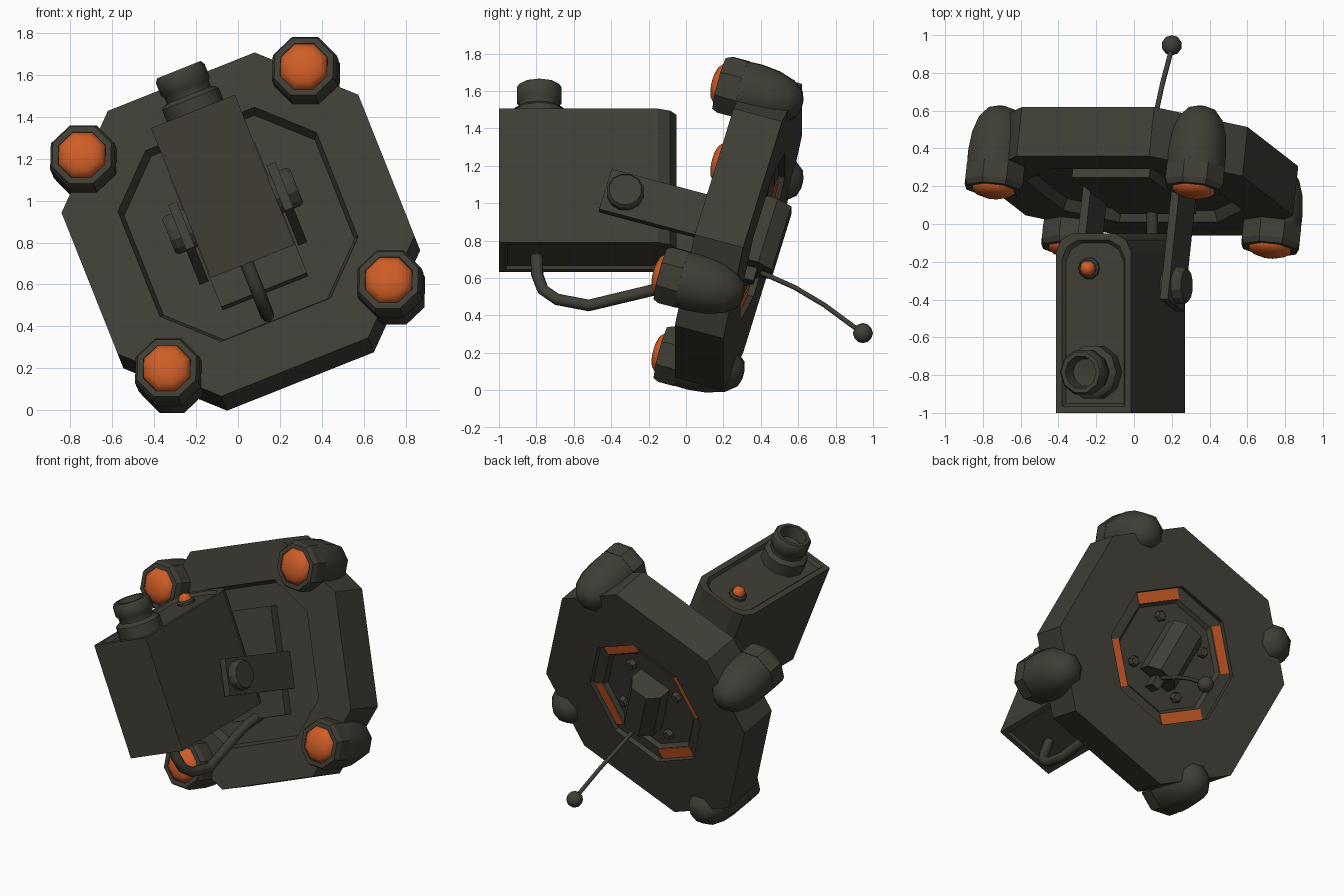
import bpy, bmesh, math
from mathutils import Matrix, Vector

if "Cube" in bpy.data.objects:
    bpy.data.objects.remove(bpy.data.objects["Cube"])

R = math.radians


def material(name, rgb):
    m = bpy.data.materials.new(name)
    m.diffuse_color = (*rgb, 1)
    m.use_nodes = True
    m.node_tree.nodes["Principled BSDF"].inputs["Base Color"].default_value = m.diffuse_color
    return m


OLIVE = material("dark_olive_metal", (0.05, 0.048, 0.036))
ORANGE = material("orange_glow", (0.62, 0.11, 0.02))

# Whole device is rolled about y; the plate is also pitched back
BODY = Matrix.Translation((0, 0.15, 0.887)) @ Matrix.Rotation(R(-21.7), 4, 'Y')
PLATE = BODY @ Matrix.Rotation(R(-16), 4, 'X')
Z_TO_Y = Matrix.Rotation(R(-90), 4, 'X')
Z_TO_X = Matrix.Rotation(R(90), 4, 'Y')


def finish(name, bm, mat, matrix, smooth=None):
    bmesh.ops.recalc_face_normals(bm, faces=bm.faces)
    bm.transform(matrix)
    me = bpy.data.meshes.new(name)
    bm.to_mesh(me)
    bm.free()
    me.materials.append(mat)
    ob = bpy.data.objects.new(name, me)
    bpy.context.collection.objects.link(ob)
    if smooth:
        bpy.context.view_layer.objects.active = ob
        ob.select_set(True)
        bpy.ops.object.shade_smooth_by_angle(angle=R(smooth))
        ob.select_set(False)
    return ob


def loft(name, rings, mat, matrix, smooth=None):
    """Stitch equal-length rings of points and cap both ends."""
    bm = bmesh.new()
    vs = [[bm.verts.new(p) for p in ring] for ring in rings]
    n = len(vs[0])
    for a, b in zip(vs, vs[1:]):
        for i in range(n):
            j = (i + 1) % n
            bm.faces.new((a[i], a[j], b[j], b[i]))
    bm.faces.new(vs[0])
    bm.faces.new(vs[-1])
    return finish(name, bm, mat, matrix, smooth)


def turned(name, profile, seg, mat, matrix, smooth=None):
    """Lathe (radius, height) pairs around z."""
    rings = [[(r * math.cos(i * math.tau / seg), r * math.sin(i * math.tau / seg), z)
              for i in range(seg)] for r, z in profile]
    return loft(name, rings, mat, matrix, smooth)


def box(name, size, centre, mat, matrix):
    bm = bmesh.new()
    bmesh.ops.create_cube(bm, size=1)
    bm.transform(Matrix.Translation(centre) @ Matrix.Diagonal((*size, 1)))
    return finish(name, bm, mat, matrix)


def tube(name, pts, radius, mat, matrix):
    cu = bpy.data.curves.new(name, 'CURVE')
    cu.dimensions = '3D'
    cu.bevel_depth = radius
    cu.bevel_resolution = 2
    cu.use_fill_caps = True
    sp = cu.splines.new('POLY')
    sp.points.add(len(pts) - 1)
    for p, co in zip(sp.points, pts):
        p.co = (*(matrix @ Vector(co)), 1)
    cu.materials.append(mat)
    ob = bpy.data.objects.new(name, cu)
    bpy.context.collection.objects.link(ob)
    bpy.context.view_layer.objects.active = ob
    ob.select_set(True)
    bpy.ops.object.convert(target='MESH')
    ob.select_set(False)


def octagon(h, c, y):
    return [(x, y, z) for x, z in ((c, h), (h, c), (h, -c), (c, -h),
                                   (-c, -h), (-h, -c), (-h, c), (-c, h))]


# Octagonal plate with a front recess and a stepped back recess
loft("base_plate", [octagon(*r) for r in (
    (0.49, 0.265, 0.06), (0.51, 0.28, 0), (0.762, 0.377, 0), (0.762, 0.377, 0.27),
    (0.43, 0.178, 0.27), (0.43, 0.178, 0.235), (0.355, 0.147, 0.235),
    (0.335, 0.139, 0.21))], OLIVE, PLATE)

# Corner lamps: rim, rounded housing, glowing lens
for sx in (-1, 1):
    for sz in (-1, 1):
        m = PLATE @ Matrix.Translation((sx * 0.57, -0.13, sz * 0.57)) @ Z_TO_Y
        turned("lamp_rim", [(0.118, 0.02), (0.122, 0), (0.152, 0.0), (0.166, 0.03),
                            (0.166, 0.12)], 8, OLIVE, m)
        turned("lamp_housing", [(0.163, 0.11), (0.166, 0.19), (0.155, 0.29), (0.125, 0.38),
                                (0.075, 0.44), (0.03, 0.455)], 8, OLIVE, m, 50)
        turned("lamp_lens", [(0.12, 0.02), (0.12, 0), (0.09, -0.027), (0.05, -0.04),
                             (0.012, -0.044)], 8, ORANGE, m, 50)

# Light slots and bolts on the back, one for each diagonal
for k in range(4):
    m = PLATE @ Matrix.Rotation(R(45 + 90 * k), 4, 'Y')
    box("back_light_slot", (0.31, 0.008, 0.07), (0, 0.237, 0.392), ORANGE, m)
    turned("back_bolt", [(0.036, 0), (0.036, 0.03), (0.028, 0.04)], 6, OLIVE,
           m @ Matrix.Translation((0, 0.205, 0.265)) @ Z_TO_Y)

# Bevelled hump in the middle of the back
loft("back_hump", [[(-0.12, 0.2, z), (0.12, 0.2, z), (0.12, 0.3, z),
                    (0.06, 0.375, z), (-0.06, 0.375, z), (-0.12, 0.3, z)]
                   for z in (-0.19, 0.19)], OLIVE, PLATE)

# Antenna with pivot and ball tip
box("antenna_pivot", (0.06, 0.09, 0.08), (0, 0.25, -0.225), OLIVE, PLATE)
tube("antenna_rod", [(0.10, 0.40, 0.63), (0.115, 0.58, 0.55), (0.15, 0.74, 0.455),
                     (0.2, 0.93, 0.315)], 0.013, OLIVE, Matrix())
bm = bmesh.new()
bmesh.ops.create_icosphere(bm, subdivisions=2, radius=0.054)
finish("antenna_ball", bm, OLIVE, Matrix.Translation((0.2, 0.946, 0.305)), 30)

# Yoke: mount plate, two arms, two pivot knobs
box("mount_plate", (0.44, 0.06, 0.70), (0, 0.03, 0), OLIVE, PLATE)
for s in (-1, 1):
    box("yoke_arm", (0.045, 0.645, 0.24), (s * 0.253, -0.262, -0.07), OLIVE, PLATE)
    turned("yoke_knob", [(0.1, 0.2), (0.1, 0.31), (0.088, 0.328)], 12, OLIVE,
           PLATE @ Matrix.Translation((0, -0.475, -0.065)) @ Matrix.Diagonal((s, 1, 1, 1)) @ Z_TO_X)


# Camera box: rounded rear corners, framed recessed top and bottom
def plan(inset, z):
    w, f, b = 0.215 - inset, -1.15 + inset, -0.2 - inset
    half = [(w, f), (w, b - 0.1), (w - 0.03, b - 0.035), (w - 0.09, b)]
    return [(x, y, z) for x, y in half] + [(-x, y, z) for x, y in reversed(half)]


loft("camera_box", [plan(*r) for r in (
    (0.045, -0.17), (0.035, -0.19), (0, -0.19), (0, 0.58),
    (0.035, 0.58), (0.05, 0.56))], OLIVE, BODY)

# Turret on top of the box
turned("turret", [(0.145, 0.55), (0.145, 0.64), (0.13, 0.655), (0.113, 0.66), (0.113, 0.69),
                  (0.125, 0.705), (0.125, 0.77), (0.112, 0.79), (0.088, 0.79),
                  (0.075, 0.71), (0.02, 0.70)], 10, OLIVE,
       BODY @ Matrix.Translation((0.01, -0.935, 0)), 40)

# Small indicator lamp on top of the box
m = BODY @ Matrix.Translation((-0.03, -0.385, 0.56))
turned("indicator_ring", [(0.058, 0), (0.058, 0.015), (0.048, 0.025)], 10, OLIVE, m)
turned("indicator_dome", [(0.042, 0.01), (0.042, 0.035), (0.03, 0.058), (0.008, 0.068)],
       10, ORANGE, m, 50)

# Cable from under the box to the plate
tube("cable", [(-0.03, -0.95, -0.14), (-0.03, -0.945, -0.28), (-0.03, -0.915, -0.365),
               (-0.03, -0.84, -0.42), (-0.03, -0.67, -0.455), (-0.03, -0.32, -0.365),
               (-0.03, -0.19, -0.34), (-0.03, -0.02, -0.33)], 0.033, OLIVE, BODY)
